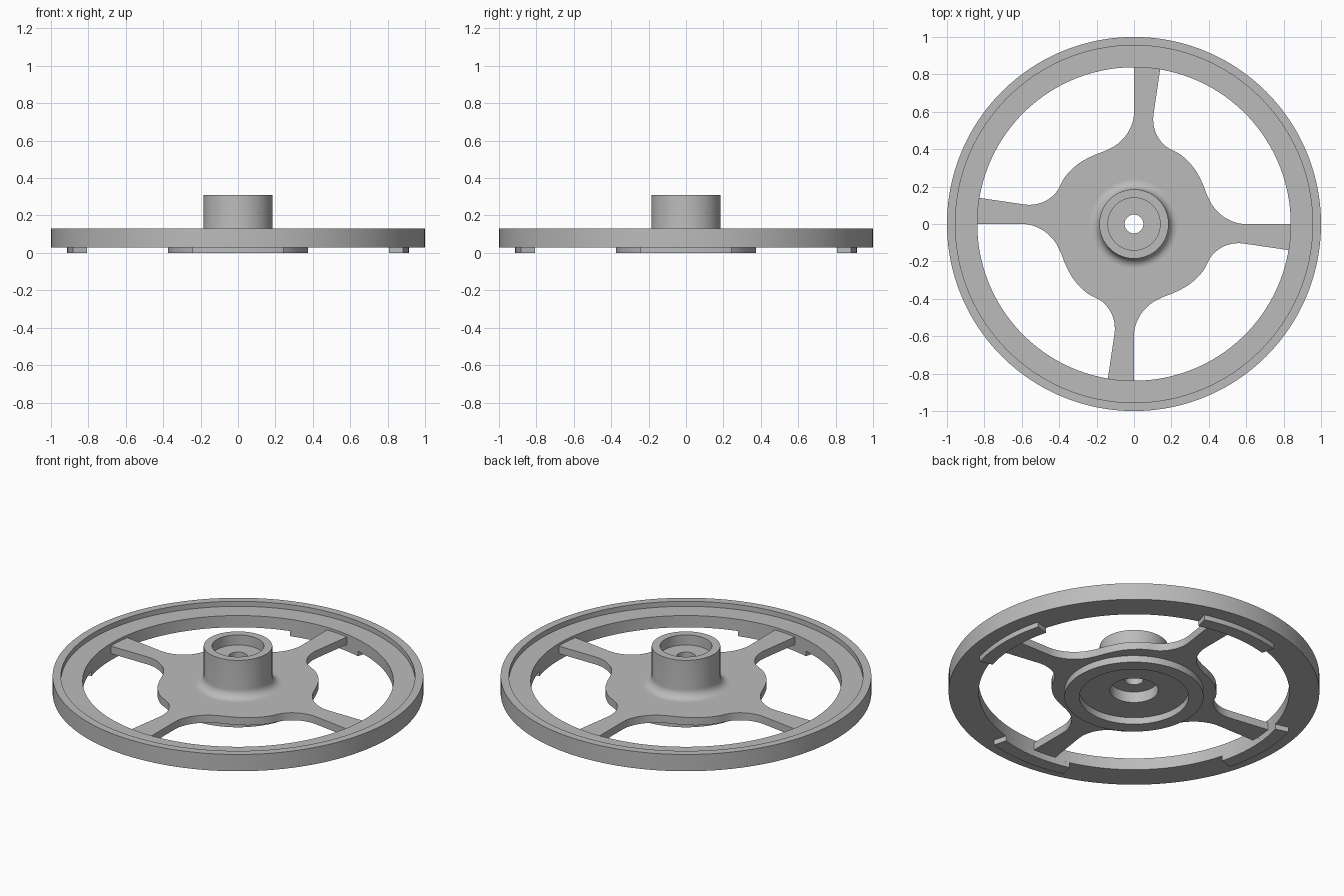
import bpy
import bmesh
from math import sin, cos, pi, radians
from mathutils import Vector

cube = bpy.data.objects.get("Cube")
if cube:
    bpy.data.objects.remove(cube)

grey = bpy.data.materials.new("light grey")
grey.use_nodes = True
colour = (0.5, 0.5, 0.5, 1)
grey.diffuse_color = colour
grey.node_tree.nodes["Principled BSDF"].inputs["Base Color"].default_value = colour


def finish(name, bm):
    bmesh.ops.recalc_face_normals(bm, faces=bm.faces)
    mesh = bpy.data.meshes.new(name)
    bm.to_mesh(mesh)
    bm.free()
    mesh.materials.append(grey)
    ob = bpy.data.objects.new(name, mesh)
    bpy.context.collection.objects.link(ob)
    bpy.ops.object.select_all(action="DESELECT")
    ob.select_set(True)
    bpy.context.view_layer.objects.active = ob
    bpy.ops.object.shade_smooth_by_angle(angle=radians(30))
    return ob


def lathe(name, profile, steps=128, start=0, sweep=2 * pi):
    """Turn a closed (radius, height) profile about z, fully or as a capped arc."""
    bm = bmesh.new()
    full = sweep >= 2 * pi
    count = steps if full else steps + 1
    rings = []
    for i in range(count):
        a = start + sweep * i / steps
        rings.append([bm.verts.new((r * cos(a), r * sin(a), z)) for r, z in profile])
    n = len(profile)
    for i in range(steps):
        p, q = rings[i], rings[(i + 1) % count]
        for j in range(n):
            k = (j + 1) % n
            bm.faces.new((p[j], q[j], q[k], p[k]))
    if not full:
        bm.faces.new(rings[0])
        bm.faces.new(rings[-1])
    return finish(name, bm)


def smooth_path(points, steps=5):
    """Catmull-Rom through the inner points, straight first and last spans."""
    pts = [Vector(p) for p in points]
    out = [pts[0]]
    for i in range(1, len(pts) - 2):
        a, b, c, d = pts[i - 1:i + 3]
        # Keep the tangent short where a long straight span joins
        m1 = (c - a) / 2 if i > 1 else (b - a).normalized() * (c - b).length
        m2 = (d - b) / 2 if i < len(pts) - 3 else (d - c).normalized() * (c - b).length
        for s in range(steps):
            t = s / steps
            out.append(b * (2*t**3 - 3*t**2 + 1) + m1 * (t**3 - 2*t**2 + t)
                       + c * (3*t**2 - 2*t**3) + m2 * (t**3 - t**2))
    return out + pts[-2:]


# Heights of the web plate
LOW, HIGH = 0.04, 0.085
HUB_R = 0.235

# Rim with a raised outer lip
lathe("rim", [(0.838, 0.03), (1, 0.03), (1, 0.13), (0.955, 0.13),
              (0.955, 0.1), (0.838, 0.1)], 160)

# Hub with a filleted foot and a counterbore at each end
fillet = [(HUB_R - 0.05 * sin(t * pi / 16), HIGH + 0.05 * (1 - cos(t * pi / 16)))
          for t in range(9)]
lathe("hub", fillet + [(0.185, 0.31), (0.14, 0.31), (0.14, 0.25), (0.05, 0.25),
                       (0.05, 0.105), (0.13, 0.105), (0.13, LOW), (HUB_R, LOW)], 96)

# Locating ring under the plate
lathe("bottom_ring", [(0.295, 0), (0.375, 0), (0.375, 0.05), (0.295, 0.05)])

# Four tabs under the rim
for i, side in enumerate(("left", "back", "right", "front")):
    lathe(side + "_tab", [(0.838, 0), (0.915, 0), (0.915, 0.05), (0.838, 0.05)],
          16, i * pi / 2 - radians(15.5), radians(31))

# Web plate with four spokes: one quarter of the outline, turned four times
quarter = smooth_path([(0.143, 0.85), (0.105, 0.59), (0.105, 0.53), (0.125, 0.47),
                       (0.17, 0.415), (0.25, 0.37), (0.32, 0.30), (0.365, 0.22),
                       (0.395, 0.145), (0.43, 0.085), (0.485, 0.035), (0.55, 0.006),
                       (0.61, 0), (0.85, 0)])
outline = []
for i in range(4):
    a = -i * pi / 2
    outline += [(p.x * cos(a) - p.y * sin(a), p.x * sin(a) + p.y * cos(a)) for p in quarter]
hole = [(HUB_R * cos(2 * pi * i / 96), HUB_R * sin(2 * pi * i / 96)) for i in range(96)]

bm = bmesh.new()
edges = []
for loop in (outline, hole):
    vs = [bm.verts.new((x, y, LOW)) for x, y in loop]
    edges += [bm.edges.new((vs[i - 1], vs[i])) for i in range(len(vs))]
bmesh.ops.triangle_fill(bm, edges=edges, use_beauty=True, normal=(0, 0, 1))
top = bmesh.ops.extrude_face_region(bm, geom=bm.faces[:], use_keep_orig=True)
bmesh.ops.translate(bm, vec=(0, 0, HIGH - LOW),
                    verts=[g for g in top["geom"] if isinstance(g, bmesh.types.BMVert)])
finish("spoked_plate", bm)
